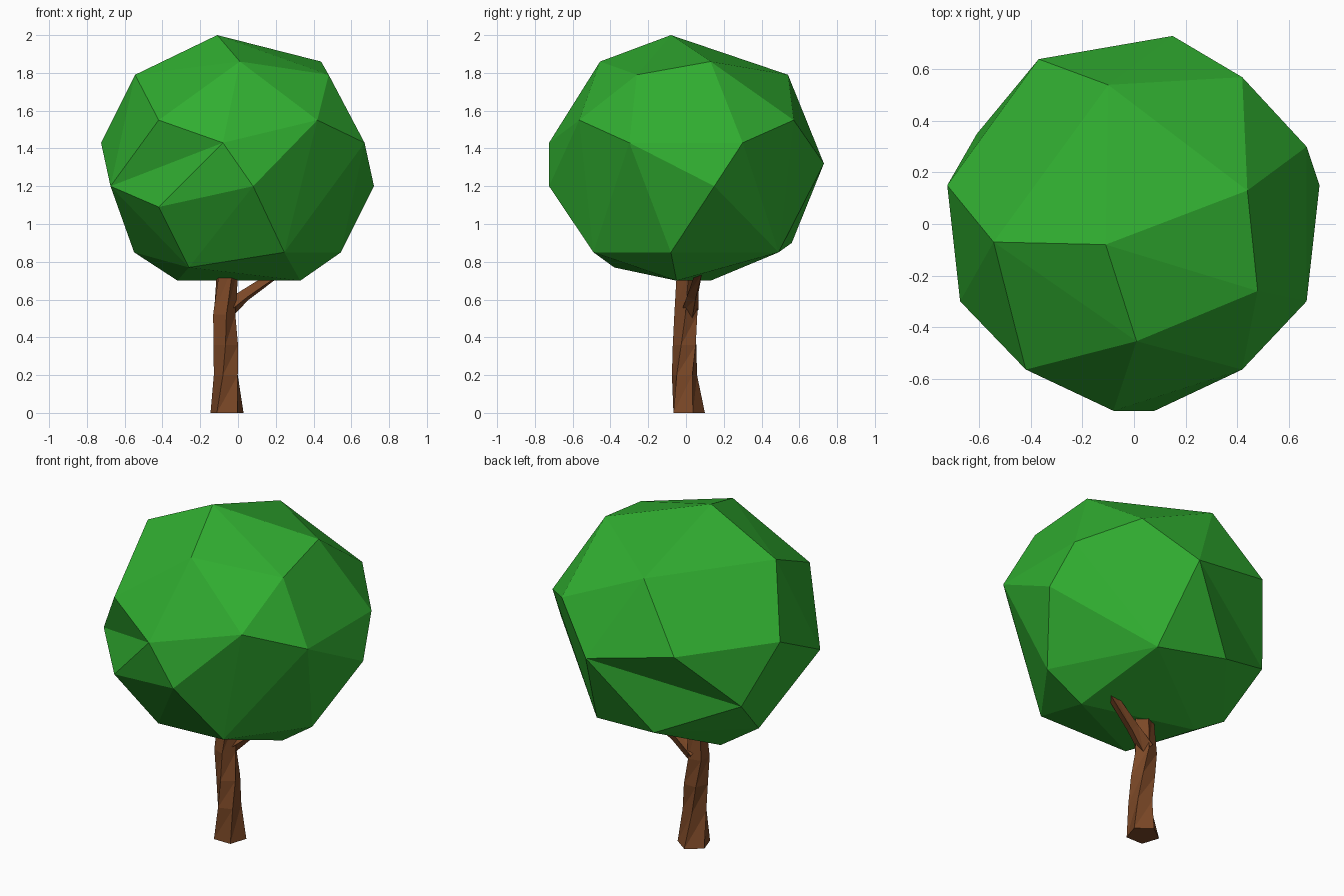
import bpy, bmesh, math
from mathutils import Vector

if "Cube" in bpy.data.objects:
    bpy.data.objects.remove(bpy.data.objects["Cube"])


def material(name, color):
    m = bpy.data.materials.new(name)
    m.diffuse_color = (*color, 1)
    m.use_nodes = True
    m.node_tree.nodes["Principled BSDF"].inputs["Base Color"].default_value = m.diffuse_color
    return m


def finish(bm, name, mat):
    bmesh.ops.recalc_face_normals(bm, faces=bm.faces)
    me = bpy.data.meshes.new(name)
    bm.to_mesh(me)
    bm.free()
    me.materials.append(mat)
    ob = bpy.data.objects.new(name, me)
    bpy.context.collection.objects.link(ob)


def loft(name, rings, sides, mat):
    """Tube through rings of (centre, radius, twist in degrees, axis)."""
    bm = bmesh.new()
    loops = []
    for c, r, twist, axis in rings:
        q = Vector((0, 0, 1)).rotation_difference(Vector(axis))
        loop = []
        for i in range(sides):
            a = math.radians(twist) + math.tau * i / sides
            loop.append(bm.verts.new(Vector(c) + q @ Vector((r * math.cos(a), r * math.sin(a), 0))))
        loops.append(loop)
    for a, b in zip(loops, loops[1:]):
        for i in range(sides):
            j = (i + 1) % sides
            bm.faces.new((a[i], a[j], b[j]))
            bm.faces.new((a[i], b[j], b[i]))
    bm.faces.new(loops[0][::-1])
    bm.faces.new(loops[-1])
    finish(bm, name, mat)


green = material("leaf_green", (0.03, 0.42, 0.03))
brown = material("bark_brown", (0.20, 0.065, 0.02))

# Foliage: faceted hull of corner points, grouped by height
levels = {
    2.00: [(-.11, -.08)],
    1.86: [(.01, -.455), (.44, .13)],
    1.79: [(-.545, -.07), (.48, -.26), (-.10, .54)],
    1.55: [(-.42, -.565), (.42, -.565), (.42, .57)],
    1.43: [(.67, .30), (.67, -.30), (-.08, -.725), (-.725, .15), (-.37, .64)],
    1.32: [(.15, .73)],
    1.20: [(.72, .15), (.08, -.725), (-.675, -.30)],
    1.09: [(-.42, -.565), (-.61, .35)],
    0.90: [(-.18, .56)],
    0.85: [(.545, -.08), (.245, -.49), (.245, .49), (-.55, .10)],
    0.77: [(-.26, -.38)],
    0.70: [(.33, -.05), (-.32, .13)],
}
bm = bmesh.new()
for z, pts in levels.items():
    for x, y in pts:
        bm.verts.new((x, y, z))
bmesh.ops.convex_hull(bm, input=bm.verts)
bmesh.ops.delete(bm, geom=[v for v in bm.verts if not v.link_faces], context='VERTS')


def nearest(p):
    return min(bm.verts, key=lambda v: (v.co - Vector(p)).length)


# Two inward folds in the foliage
for p, q in [((-.42, -.565, 1.55), (-.42, -.565, 1.09)),
             ((-.37, .64, 1.43), (-.18, .56, .90))]:
    e = bm.edges.get((nearest(p), nearest(q)))
    if e and len(e.link_faces) == 2:
        bmesh.utils.edge_rotate(e, False)
finish(bm, "foliage", green)

# Trunk: twisted five-sided column
up = (0, 0, 1)
loft("trunk", [((-.058, .008, 0), .092, 234, up),
               ((-.058, -.008, .20), .070, 252, up),
               ((-.064, -.002, .36), .068, 268, up),
               ((-.078, 0, .52), .064, 285, up),
               ((-.055, .005, .78), .060, 300, up)], 5, brown)

# Branch reaching into the foliage
d = (.27, .05, .20)
loft("branch", [((-.065, .02, .54), .048, 20, d),
                ((.04, .035, .625), .034, 30, d),
                ((.23, .07, .755), .025, 40, d)], 4, brown)
